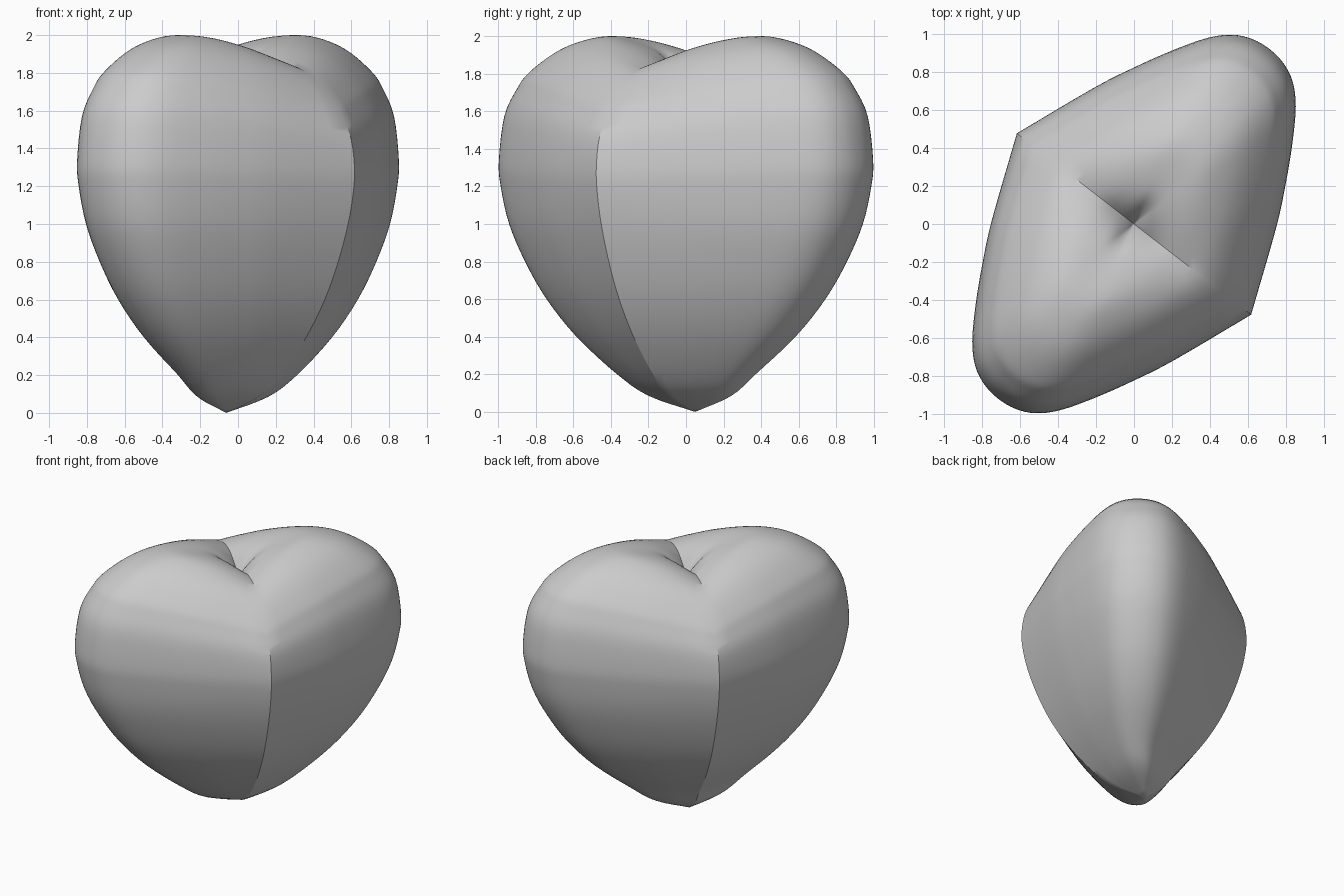
import bpy, bmesh, math

if "Cube" in bpy.data.objects:
    bpy.data.objects.remove(bpy.data.objects["Cube"])

# Half outline of one lobe, seen from above: (along crease, away from crease)
OUTLINE = [(.78, 0), (.605, .44), (.50, .66), (.40, .845), (.295, 1.01),
           (.20, 1.105), (.10, 1.152), (0, 1.165)]
# Meridian: (relative radius, height in lobe middle, height on crease)
MERIDIAN = [(0, 0, 0), (.22, .085, .085), (.37, .2, .2), (.585, .4, .4),
            (.745, .6, .6), (.86, .8, .8), (.945, 1.0, 1.0), (.99, 1.2, 1.17),
            (1.0, 1.34, 1.3), (.97, 1.58, 1.45), (.9, 1.73, 1.56),
            (.84, 1.81, 1.63), (.71, 1.91, 1.74), (.58, 1.97, 1.81),
            (.43, 2.0, 1.84), (.28, 1.975, 1.845), (.15, 1.92, 1.81),
            (.06, 1.82, 1.77), (0, 1.72, 1.72)]


def smooth(points, steps):
    """Catmull-Rom curve through the points."""
    pts = [tuple(2 * a - b for a, b in zip(points[0], points[1]))] + points
    pts.append(tuple(2 * a - b for a, b in zip(points[-1], points[-2])))
    out = []
    for a, b, c, d in zip(pts, pts[1:], pts[2:], pts[3:]):
        for i in range(steps):
            t = i / steps
            out.append(tuple(
                .5 * (2 * q + (r - p) * t + (2 * p - 5 * q + 4 * r - s) * t * t
                      + (3 * q - p - 3 * r + s) * t ** 3)
                for p, q, r, s in zip(a, b, c, d)))
    return out + [points[-1]]


# Full cross-section, mirrored from a quarter that is round at the lobe end
n = len(OUTLINE)
half = smooth(OUTLINE + [(-t, s) for t, s in OUTLINE[-2::-1]], 4)
section = half[:-1] + [(-t, -s) for t, s in half[:-1]]
rows = smooth(MERIDIAN, 4)

ANGLE = math.atan2(-.48, .62)
CA, SA = math.cos(ANGLE), math.sin(ANGLE)


def place(t, s, z):
    # The bottom tip leans slightly along the crease
    t -= .08 * max(0, 1 - z / .25) ** 2
    return (t * CA - s * SA, t * SA + s * CA, z)


# Heart body
bm = bmesh.new()
rings = []
for rho, z_lobe, z_crease in rows[1:-1]:
    ring = []
    for t, s in section:
        f = min(1, abs(s) / 1.165)
        w = f * (1.5 - .5 * f)
        ring.append(bm.verts.new(place(t * rho, s * rho,
                                       z_crease + (z_lobe - z_crease) * w)))
    rings.append(ring)
bottom = bm.verts.new(place(0, 0, rows[0][1]))
top = bm.verts.new(place(0, 0, rows[-1][1]))
m = len(section)
for i in range(m):
    j = (i + 1) % m
    bm.faces.new((bottom, rings[0][j], rings[0][i]))
    bm.faces.new((top, rings[-1][i], rings[-1][j]))
    for a, b in zip(rings, rings[1:]):
        bm.faces.new((a[i], a[j], b[j], b[i]))
bmesh.ops.recalc_face_normals(bm, faces=bm.faces)
mesh = bpy.data.meshes.new("heart")
bm.to_mesh(mesh)
bm.free()
heart = bpy.data.objects.new("heart", mesh)
bpy.context.collection.objects.link(heart)
bpy.context.view_layer.objects.active = heart
heart.select_set(True)
bpy.ops.object.shade_smooth_by_angle(angle=math.radians(30))
